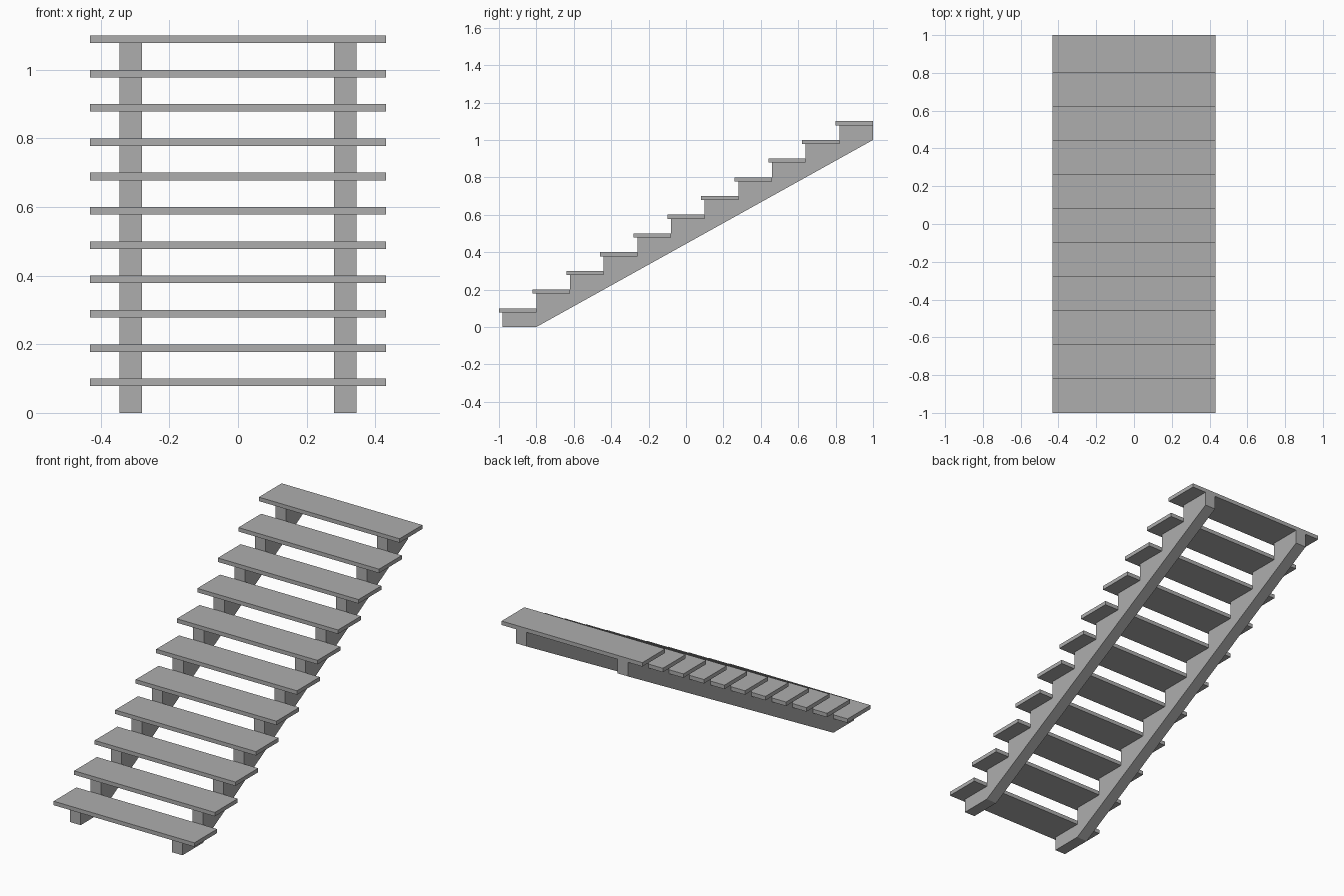
import bpy
import bmesh

cube = bpy.data.objects.get("Cube")
if cube:
    bpy.data.objects.remove(cube, do_unlink=True)

STEPS = 11
RISE, RUN = 0.1, 0.18
DEPTH, THICK, HALF_WIDTH = 0.2, 0.022, 0.432
NOSING = 0.02
INNER, OUTER = 0.28, 0.345

grey = bpy.data.materials.new("plain_grey")
grey.use_nodes = True
grey.diffuse_color = (0.42, 0.42, 0.42, 1)
grey.node_tree.nodes["Principled BSDF"].inputs["Base Color"].default_value = grey.diffuse_color


def extrude_profile(name, profile, x0, x1):
    """Extrude a side profile of (y, z) points from x0 to x1."""
    bm = bmesh.new()
    face = bm.faces.new([bm.verts.new((x0, y, z)) for y, z in profile])
    moved = bmesh.ops.extrude_face_region(bm, geom=[face])["geom"]
    verts = [v for v in moved if isinstance(v, bmesh.types.BMVert)]
    bmesh.ops.translate(bm, verts=verts, vec=(x1 - x0, 0, 0))
    bmesh.ops.recalc_face_normals(bm, faces=bm.faces)
    mesh = bpy.data.meshes.new(name)
    bm.to_mesh(mesh)
    bm.free()
    mesh.materials.append(grey)
    obj = bpy.data.objects.new(name, mesh)
    bpy.context.collection.objects.link(obj)


# Treads
for i in range(STEPS):
    y, z = -1 + i * RUN, (i + 1) * RISE
    extrude_profile(f"tread_{i + 1}",
                    [(y, z - THICK), (y + DEPTH, z - THICK), (y + DEPTH, z), (y, z)],
                    -HALF_WIDTH, HALF_WIDTH)

# Sawtooth stringers: sloped underside, then the steps from top to bottom
saw = [(-1 + DEPTH, 0), (1, (STEPS - 1) * RISE), (1, STEPS * RISE - THICK)]
for i in reversed(range(STEPS)):
    y = -1 + NOSING + i * RUN
    saw.append((y, (i + 1) * RISE - THICK))
    saw.append((y, max(0, i * RISE - THICK)))

for name, side in (("left_stringer", 1), ("right_stringer", -1)):
    extrude_profile(name, saw, side * INNER, side * OUTER)
